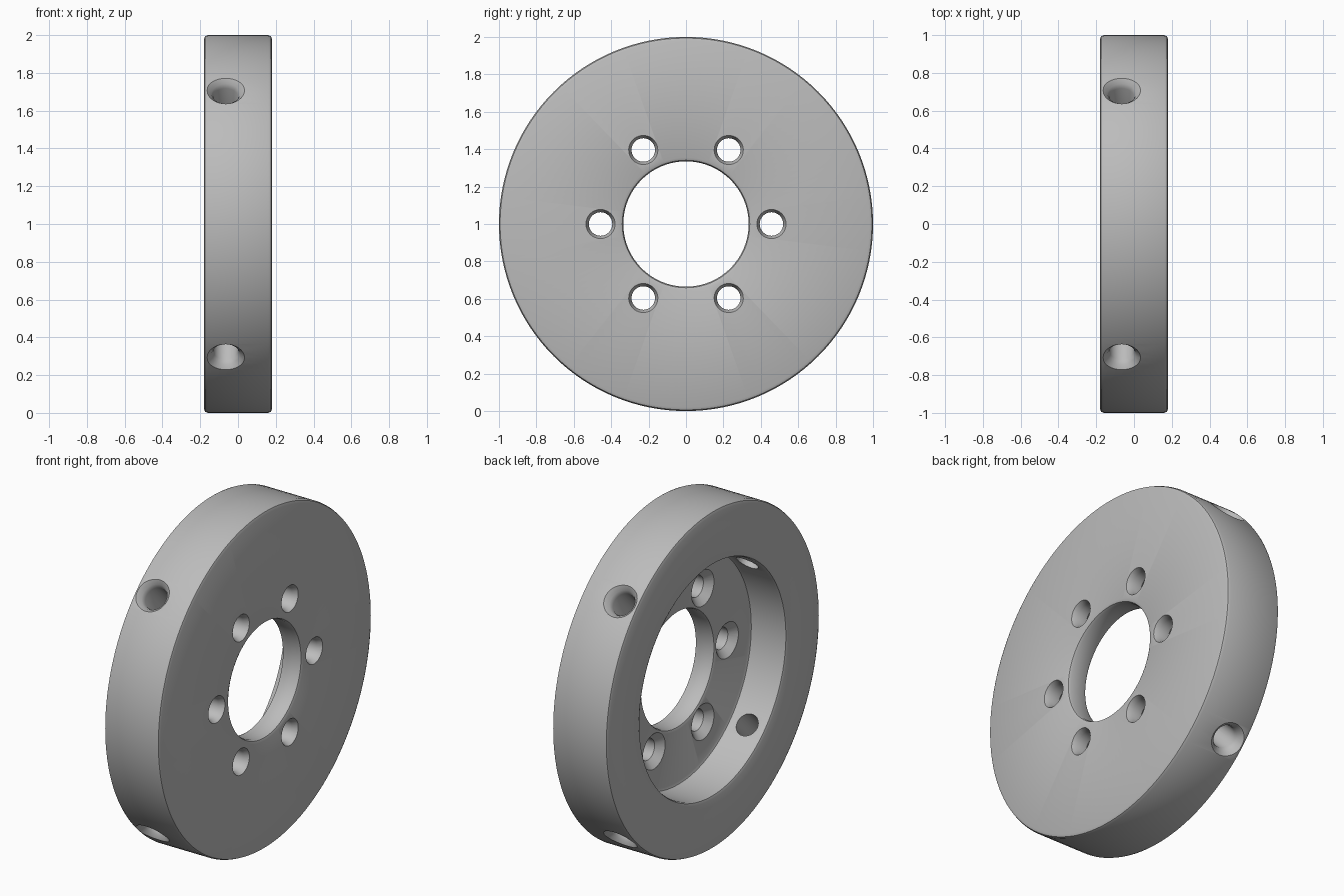
import bpy, bmesh, math
from mathutils import Matrix, Vector

cube = bpy.data.objects.get("Cube")
if cube:
    bpy.data.objects.remove(cube, do_unlink=True)

CENTRE = Matrix.Translation((0, 0, 1))
TURN = math.tau


def lathe(bm, profile, steps, matrix, closed):
    """Revolve (x, radius) points around the x axis, then place the result."""
    points = [bm.verts.new((x, 0, r)) for x, r in profile]
    pairs = list(zip(points, points[1:]))
    if closed:
        pairs.append((points[-1], points[0]))
    edges = [bm.edges.new(p) for p in pairs]
    out = bmesh.ops.spin(bm, geom=points + edges, cent=(0, 0, 0), axis=(1, 0, 0),
                         angle=TURN, steps=steps, use_duplicate=False)
    made = set(points)
    for face in bm.faces:
        if not face.tag:
            made.update(face.verts)
            face.tag = True
    for v in made:
        v.co = matrix @ v.co


def make_object(name, bm):
    bmesh.ops.remove_doubles(bm, verts=bm.verts, dist=0.0005)
    bmesh.ops.recalc_face_normals(bm, faces=bm.faces)
    mesh = bpy.data.meshes.new(name)
    bm.to_mesh(mesh)
    bm.free()
    obj = bpy.data.objects.new(name, mesh)
    bpy.context.collection.objects.link(obj)
    return obj


# Flanged disc: rounded rim, bore and a deep recess on the -x side
half, floor, bore, recess, soft = 0.18, 0.05, 0.335, 0.68, 0.02
s = soft * 0.3
bm = bmesh.new()
lathe(bm, [
    (half, bore + soft), (half, 1 - soft), (half - s, 1 - s), (half - soft, 1),
    (soft - half, 1), (s - half, 1 - s), (-half, 1 - soft),
    (-half, recess + soft), (s - half, recess + s), (soft - half, recess),
    (floor - soft, recess), (floor - s, recess - s), (floor, recess - soft),
    (floor, bore + soft), (floor + s, bore + s), (floor + soft, bore),
    (half - soft, bore), (half - s, bore + s),
], 128, CENTRE, True)
disc = make_object("flanged_disc", bm)

# Hole cutters: six bolt holes and four radial holes, each with flared mouths
bm = bmesh.new()
for i in range(6):
    place = CENTRE @ Matrix.Rotation(i * TURN / 6, 4, 'X') @ Matrix.Translation((0, 0.457, 0))
    lathe(bm, [(0, 0), (0, 0.105), (floor, 0.105), (floor + 0.04, 0.063),
               (half - 0.03, 0.063), (half, 0.078), (0.25, 0.078), (0.25, 0)],
          32, place, False)
for i in range(4):
    angle = TURN / 8 + i * TURN / 4
    outward = Vector((0, math.cos(angle), math.sin(angle)))
    place = (CENTRE @ Matrix.Translation((-0.065, 0, 0))
             @ outward.to_track_quat('X', 'Z').to_matrix().to_4x4())
    lathe(bm, [(0.6, 0), (0.6, 0.065), (0.95, 0.065), (0.975, 0.075),
               (1.0, 0.1), (1.1, 0.1), (1.1, 0)], 32, place, False)
cutter = make_object("hole_cutter", bm)
cutter.hide_render = True

mod = disc.modifiers.new("holes", 'BOOLEAN')
mod.operation = 'DIFFERENCE'
mod.solver = 'EXACT'
mod.object = cutter
bpy.ops.object.select_all(action='DESELECT')
disc.select_set(True)
bpy.context.view_layer.objects.active = disc
bpy.ops.object.modifier_apply(modifier=mod.name)
bpy.data.objects.remove(cutter, do_unlink=True)

# Plain grey metal
grey = bpy.data.materials.new("grey")
grey.use_nodes = True
colour = (0.5, 0.5, 0.5, 1)
grey.diffuse_color = colour
grey.node_tree.nodes["Principled BSDF"].inputs["Base Color"].default_value = colour
disc.data.materials.clear()
disc.data.materials.append(grey)
bpy.ops.object.shade_smooth_by_angle(angle=math.radians(40))
